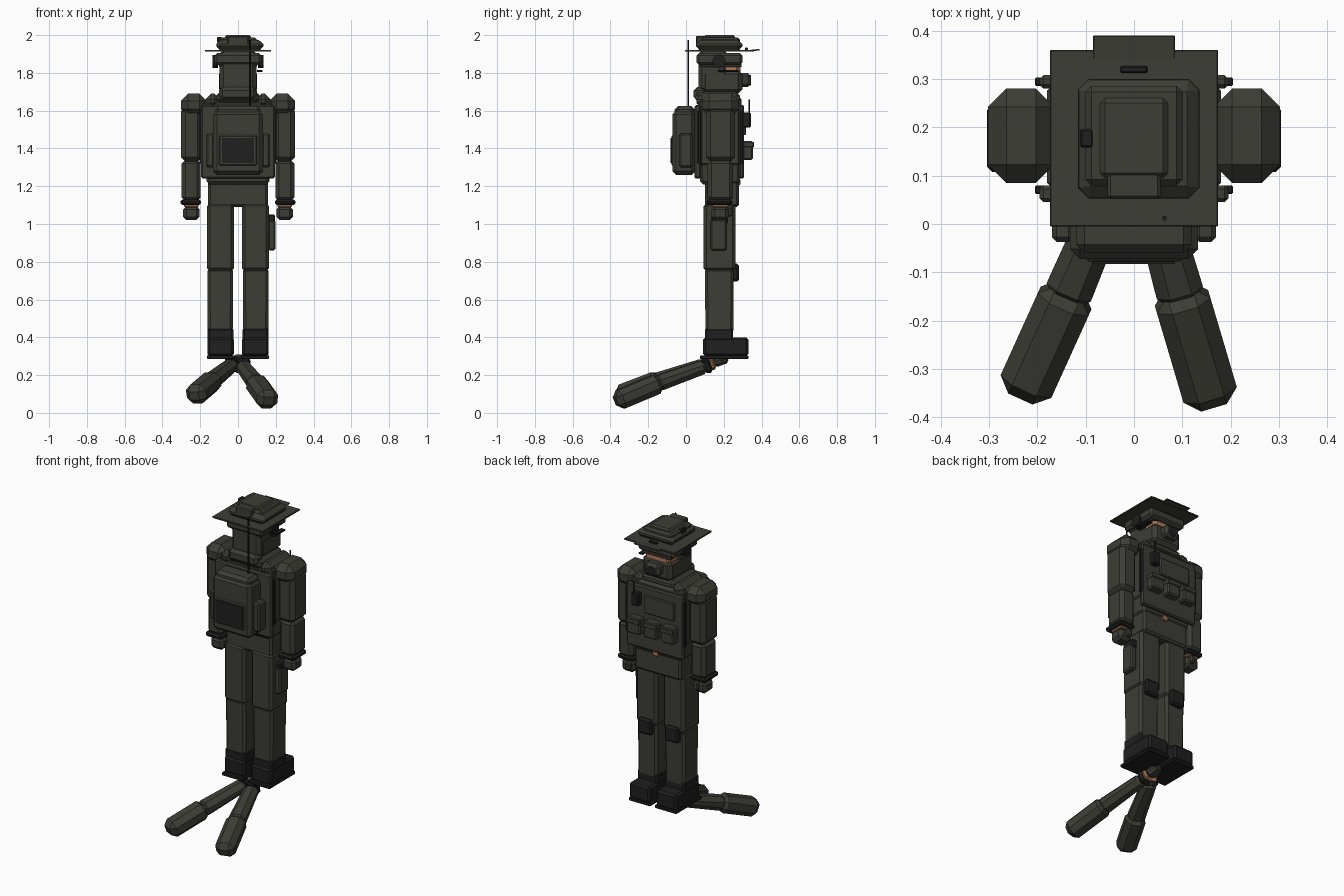
import bpy, bmesh, math
from mathutils import Vector, Matrix


def material(name, rgb):
    m = bpy.data.materials.new(name)
    m.diffuse_color = (*rgb, 1)
    return m


OLIVE = material("dark olive cloth", (0.046, 0.047, 0.037))
DARK = material("near black gear", (0.014, 0.014, 0.014))
SKIN = material("skin", (0.42, 0.19, 0.10))


def finish(name, bm, mat):
    bmesh.ops.recalc_face_normals(bm, faces=bm.faces)
    me = bpy.data.meshes.new(name)
    bm.to_mesh(me)
    bm.free()
    me.materials.append(mat)
    ob = bpy.data.objects.new(name, me)
    bpy.context.collection.objects.link(ob)
    return ob


def bevelled(bm, w):
    if w > 0:
        bmesh.ops.bevel(bm, geom=bm.edges[:], offset=w, segments=1, affect='EDGES')


def box(name, x, y, z, mat=OLIVE, bevel=0.008, taper=1.0, both=False, tilt=0.0):
    """Bevelled box from ranges; taper scales the top; both adds a mirrored twin."""
    for side in ((1, -1) if both else (1,)):
        bm = bmesh.new()
        bmesh.ops.create_cube(bm, size=1)
        c = Vector((sum(x) / 2, sum(y) / 2, sum(z) / 2))
        for v in bm.verts:
            k = taper if v.co.z > 0 else 1
            v.co = Vector((v.co.x * k * (x[1] - x[0]), v.co.y * k * (y[1] - y[0]),
                           v.co.z * (z[1] - z[0])))
        bevelled(bm, bevel)
        bm.transform(Matrix.Rotation(tilt, 4, 'X'))
        bm.transform(Matrix.Translation(c))
        if side < 0:
            bm.transform(Matrix.Scale(-1, 4, (1, 0, 0)))
        finish(name if not both else name + ("_right" if side > 0 else "_left"), bm, mat)


def limb(name, a, b, w, h, mat=OLIVE, bevel=0.03, taper=1.0):
    """Chamfered bar from point a to point b."""
    a, b = Vector(a), Vector(b)
    d = (b - a).normalized()
    s = d.cross(Vector((0, 0, 1))).normalized()
    u = s.cross(d)
    bm = bmesh.new()
    bmesh.ops.create_cube(bm, size=1)
    for v in bm.verts:
        k = taper if v.co.z > 0 else 1
        v.co = Vector((v.co.x * w * k, v.co.y * h * k, v.co.z * (b - a).length))
    bevelled(bm, bevel)
    bm.transform(Matrix.Translation((a + b) / 2) @ Matrix((s, u, d)).transposed().to_4x4())
    finish(name, bm, mat)


def rod(name, c, r, depth, mat, axis='Z', n=8):
    bm = bmesh.new()
    bmesh.ops.create_cone(bm, cap_ends=True, segments=n, radius1=r, radius2=r, depth=depth)
    if axis != 'Z':
        bm.transform(Matrix.Rotation(math.pi / 2, 4, 'Y' if axis == 'X' else 'X'))
    bm.transform(Matrix.Translation(c))
    finish(name, bm, mat)


# boots and legs
box("boot_sole", (0.015, 0.165), (0.075, 0.33), (0.285, 0.305), DARK, 0.004, both=True)
box("boot_foot", (0.022, 0.162), (0.09, 0.33), (0.30, 0.40), DARK, 0.012, both=True)
box("boot_shaft", (0.024, 0.162), (0.10, 0.25), (0.38, 0.45), DARK, 0.01, both=True)
box("lower_leg", (0.028, 0.16), (0.103, 0.25), (0.42, 0.765), bevel=0.014, taper=1.04, both=True)
box("upper_leg", (0.02, 0.165), (0.092, 0.262), (0.75, 1.11), bevel=0.016, both=True)
box("knee_pad", (0.045, 0.14), (0.235, 0.28), (0.695, 0.79), DARK, 0.01, both=True)
box("holster", (0.16, 0.198), (0.13, 0.215), (0.86, 1.02), bevel=0.008)
box("sidearm_grip", (0.16, 0.196), (0.135, 0.22), (1.0, 1.05), DARK, 0.006)

# pelvis, belly and torso
box("pelvis", (-0.158, 0.158), (0.10, 0.28), (1.09, 1.23), bevel=0.012)
box("belly_skin", (-0.01, 0.03), (0.26, 0.288), (1.205, 1.235), SKIN, 0.004)
box("lower_torso", (-0.165, 0.165), (0.075, 0.285), (1.21, 1.36), bevel=0.015, taper=1.06)
box("torso", (-0.18, 0.18), (0.065, 0.295), (1.30, 1.66), bevel=0.02)
box("vest_front_plate", (-0.195, 0.195), (0.28, 0.308), (1.24, 1.63), bevel=0.008)
box("vest_back_plate", (-0.195, 0.195), (0.045, 0.08), (1.24, 1.63), bevel=0.008)
box("vest_edge", (0.165, 0.205), (0.285, 0.303), (1.32, 1.60), DARK, 0.003, both=True)
box("vest_edge_back", (0.165, 0.205), (0.062, 0.08), (1.32, 1.60), DARK, 0.003, both=True)
box("vest_strap", (0.095, 0.172), (0.055, 0.295), (1.61, 1.69), bevel=0.03, both=True)
for i, px in enumerate((-0.115, 0, 0.115)):
    box(f"chest_pouch_{i + 1}", (px - 0.045, px + 0.045), (0.30, 0.355), (1.34, 1.44), bevel=0.008)
    box(f"pouch_flap_{i + 1}", (px - 0.047, px + 0.047), (0.30, 0.36), (1.405, 1.435), bevel=0.004)
box("chest_panel", (-0.14, 0.07), (0.30, 0.318), (1.47, 1.58), bevel=0.005)
box("chest_radio", (0.09, 0.14), (0.30, 0.343), (1.51, 1.59), DARK, 0.006)
rod("chest_radio_antenna", (0.125, 0.335, 1.62), 0.005, 0.08, DARK)

# arms
box("shoulder", (0.165, 0.302), (0.085, 0.28), (1.57, 1.69), bevel=0.038, both=True)
box("upper_arm", (0.19, 0.303), (0.105, 0.26), (1.33, 1.62), bevel=0.024, both=True)
box("forearm", (0.198, 0.298), (0.115, 0.25), (1.12, 1.34), bevel=0.02, both=True)
box("wrist_cuff", (0.195, 0.304), (0.108, 0.245), (1.10, 1.13), DARK, 0.01, both=True)
box("wrist_skin", (0.208, 0.285), (0.14, 0.225), (1.088, 1.105), SKIN, 0.004, both=True)
box("glove", (0.203, 0.29), (0.135, 0.228), (1.02, 1.094), bevel=0.018, both=True)
box("thumb", (0.215, 0.25), (0.215, 0.245), (1.04, 1.09), bevel=0.008, both=True)

# backpack with radio antenna
box("backpack", (-0.132, 0.132), (-0.072, 0.05), (1.26, 1.60), bevel=0.02)
box("backpack_lid", (-0.12, 0.12), (-0.06, 0.045), (1.56, 1.625), bevel=0.018)
box("backpack_side_pouch", (0.125, 0.17), (-0.037, 0.035), (1.30, 1.48), bevel=0.01, both=True)
box("backpack_pocket", (-0.10, 0.10), (-0.078, -0.05), (1.31, 1.47), bevel=0.006)
box("backpack_panel", (-0.085, 0.085), (-0.083, -0.075), (1.322, 1.455), DARK, 0)
rod("backpack_antenna", (0.063, 0.012, 1.79), 0.005, 0.37, DARK)

# neck and head
box("neck_wrap", (-0.115, 0.115), (0.05, 0.285), (1.64, 1.70), bevel=0.02)
box("hood_roll", (-0.10, 0.10), (0.04, 0.11), (1.655, 1.725), bevel=0.018)
box("face", (-0.088, 0.088), (0.10, 0.288), (1.72, 1.90), SKIN, 0.02)
box("face_mask", (-0.10, 0.10), (0.08, 0.298), (1.69, 1.815), bevel=0.022)
box("head_cover", (-0.098, 0.098), (0.065, 0.22), (1.70, 1.92), bevel=0.02)
box("respirator", (-0.05, 0.05), (0.28, 0.343), (1.725, 1.80), bevel=0.016)
rod("respirator_filter", (0, 0.335, 1.76), 0.028, 0.02, DARK, 'Y')
box("brow_band", (-0.125, 0.125), (0.055, 0.30), (1.842, 1.905), bevel=0.014)
box("brow_band_lower", (-0.10, 0.10), (0.075, 0.295), (1.83, 1.85), bevel=0.004)
for s, side in ((1, "right"), (-1, "left")):
    rod("ear_cup_" + side, (s * 0.12, 0.175, 1.86), 0.036, 0.03, DARK, 'X', 10)
box("microphone_boom", (0.10, 0.13), (0.17, 0.28), (1.805, 1.815), DARK, 0.002)

# wide-brimmed hat
box("hat_brim", (-0.174, 0.174), (-0.005, 0.36), (1.912, 1.922), bevel=0.002)
box("brim_front_flap", (-0.085, 0.085), (0.332, 0.39), (1.916, 1.924), bevel=0.002, tilt=0.1)
box("brim_clip", (-0.028, 0.028), (0.312, 0.327), (1.92, 1.934), DARK, 0.003)
box("hat_crown", (-0.118, 0.138), (0.05, 0.302), (1.92, 1.975), bevel=0.022, taper=0.95)
box("hat_top", (-0.07, 0.07), (0.095, 0.26), (1.96, 2.0), bevel=0.01)
box("hat_top_pad", (-0.10, 0.10), (0.08, 0.285), (1.95, 1.988), bevel=0.012)
box("hat_rear_pack", (-0.055, 0.055), (0.052, 0.125), (1.94, 1.996), bevel=0.006)
box("hat_beacon", (-0.112, -0.084), (0.158, 0.196), (1.96, 1.99), DARK, 0.004)

# separate pair of sleeves with hands, lying below the boots
arms = (("left", (-0.232, -0.355, 0.09), (-0.128, -0.125, 0.178), (-0.022, 0.125, 0.262)),
        ("right", (0.163, -0.372, 0.062), (0.09, -0.125, 0.165), (0.02, 0.125, 0.255)))
for side, end, elbow, wrist in arms:
    e, k, w = Vector(end), Vector(elbow), Vector(wrist)
    d = (w - k).normalized()
    limb("low_upper_sleeve_" + side, e, k - d * 0.01, 0.115, 0.105, bevel=0.03)
    limb("low_forearm_" + side, k - d * 0.04, w - d * 0.02, 0.10, 0.085, bevel=0.026, taper=0.85)
    limb("low_cuff_" + side, w - d * 0.03, w, 0.085, 0.085, DARK, 0.015)
    limb("low_wrist_" + side, w - d * 0.005, w + d * 0.025, 0.065, 0.065, SKIN, 0.012)
    limb("low_hand_" + side, w + d * 0.02, w + d * 0.10, 0.07, 0.045, bevel=0.014)
